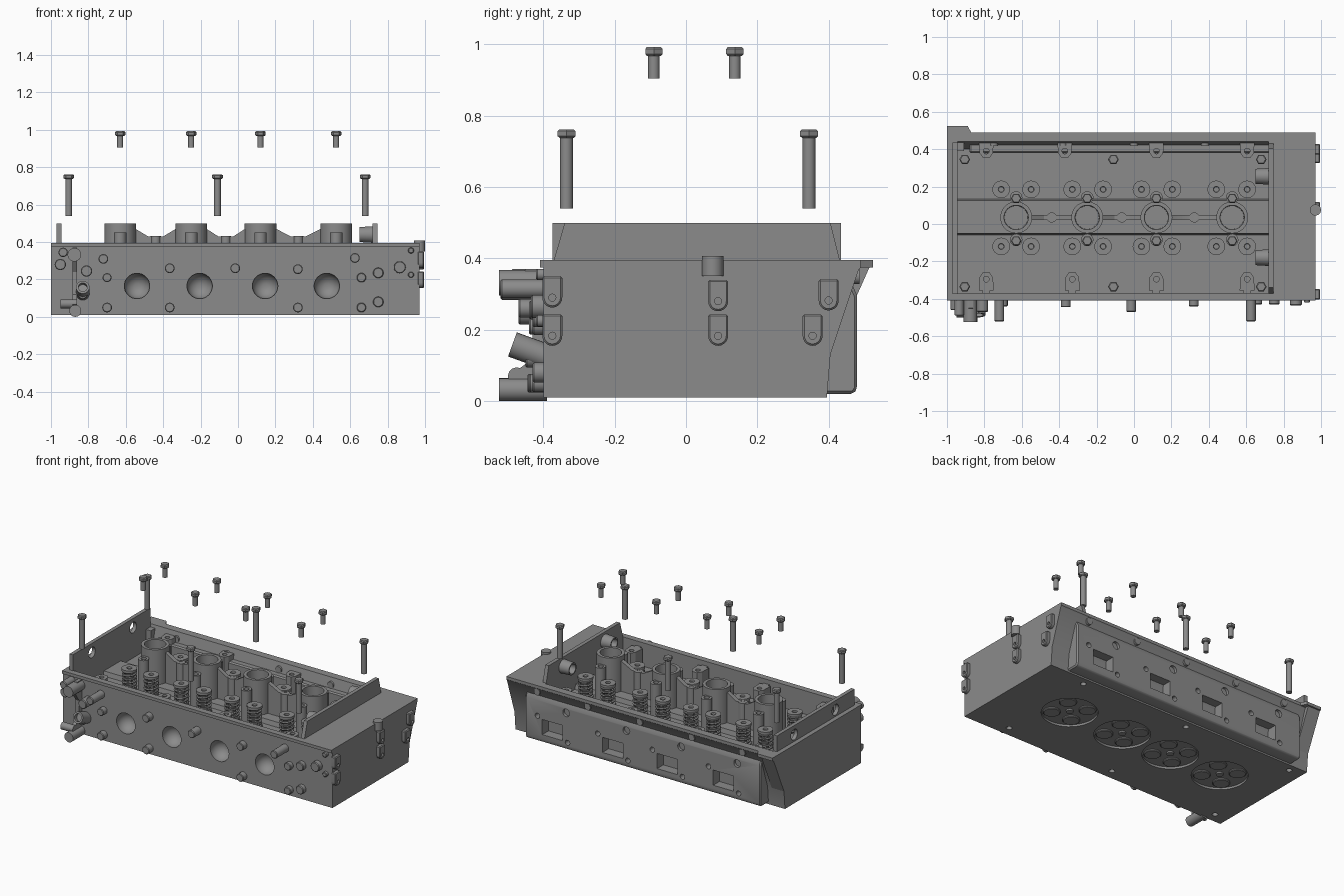
import bpy, bmesh, math
from mathutils import Matrix

if "Cube" in bpy.data.objects:
    bpy.data.objects.remove(bpy.data.objects["Cube"])

AXES = {'X': Matrix(((0, 0, 1), (1, 0, 0), (0, 1, 0))),
        'Y': Matrix(((1, 0, 0), (0, 0, 1), (0, 1, 0))),
        'Z': Matrix.Identity(3)}


def make(name, verts, faces):
    me = bpy.data.meshes.new(name)
    me.from_pydata(verts, [], faces)
    bm = bmesh.new()
    bm.from_mesh(me)
    bmesh.ops.remove_doubles(bm, verts=bm.verts, dist=1e-5)
    bmesh.ops.recalc_face_normals(bm, faces=bm.faces)
    bm.to_mesh(me)
    bm.free()
    ob = bpy.data.objects.new(name, me)
    bpy.context.collection.objects.link(ob)
    return ob


def prism(name, pts, axis, lo, hi):
    """Extrude a polygon along an axis; points are the other two coordinates."""
    m, n = AXES[axis], len(pts)
    verts = [m @ Matrix.Translation((a, b, c)).translation for c in (lo, hi) for a, b in pts]
    faces = [list(range(n)), list(range(n, 2 * n))]
    faces += [(i, (i + 1) % n, n + (i + 1) % n, n + i) for i in range(n)]
    return make(name, verts, faces)


def box(name, x0, x1, y0, y1, z0, z1):
    return prism(name, [(x0, y0), (x1, y0), (x1, y1), (x0, y1)], 'Z', z0, z1)


def lathe(name, pts, loc=(0, 0, 0), axis='Z', seg=24):
    """Revolve (radius, height) points; ends are closed to the axis."""
    pts = [(0, pts[0][1])] + pts + [(0, pts[-1][1])]
    m, verts, faces = AXES[axis], [], []
    for r, h in pts:
        for i in range(seg):
            a = 2 * math.pi * i / seg
            p = Matrix.Translation((r * math.cos(a), r * math.sin(a), h)).translation
            verts.append(m @ p)
    for k in range(len(pts) - 1):
        for i in range(seg):
            j = (i + 1) % seg
            faces.append((k * seg + i, k * seg + j, (k + 1) * seg + j, (k + 1) * seg + i))
    ob = make(name, verts, faces)
    ob.location = loc
    return ob


def rod(name, r, lo, hi, loc=(0, 0, 0), axis='Z', seg=24):
    return lathe(name, [(r, lo), (r, hi)], loc, axis, seg)


def copies(ob, places):
    ob.location = places[0]
    for p in places[1:]:
        c = ob.copy()
        c.location = p
        bpy.context.collection.objects.link(c)


def bevel(ob, width):
    mod = ob.modifiers.new("bevel", 'BEVEL')
    mod.width, mod.segments, mod.limit_method = width, 1, 'ANGLE'


def cut(ob, cutters):
    for c in cutters:
        mod = ob.modifiers.new("cut", 'BOOLEAN')
        mod.operation, mod.object, mod.solver = 'DIFFERENCE', c, 'EXACT'
    bpy.context.view_layer.update()
    dg = bpy.context.evaluated_depsgraph_get()
    me = bpy.data.meshes.new_from_object(ob.evaluated_get(dg))
    ob.modifiers.clear()
    ob.data = me
    for c in cutters:
        bpy.data.objects.remove(c)


CYL = (-0.63, -0.25, 0.12, 0.525)
VALVE_X = (-0.71, -0.55, -0.33, -0.165, 0.04, 0.205, 0.44, 0.605)
FLOOR = 0.24
MID = 0.035

# main casting: slanted back, top flange, open cavity
body = prism("head_body", [(-0.40, 0.01), (0.395, 0.01), (0.405, 0.13), (0.485, 0.37), (0.49, 0.375),
                           (0.49, 0.395), (-0.41, 0.395), (-0.41, 0.375), (-0.40, 0.375)], 'X', -1, 0.97)
cuts = [prism("c", [(-0.37, FLOOR), (-0.37, 0.5), (0.46, 0.5), (0.44, 0.395), (0.40, FLOOR)], 'X', -0.945, 0.72)]
dome = [(0.068 * math.cos(t), -0.39 + 0.068 * math.sin(t)) for t in (math.pi / 2 * i / 8 for i in range(8))]
for x in (-0.54, -0.205, 0.145, 0.475):      # round intake ports
    cuts.append(lathe("c", [(0.068, -0.5)] + dome, (x, 0, 0.165), 'Y', 32))
for x in CYL:                                # combustion chambers
    cuts.append(rod("c", 0.168, -0.1, 0.024, (x, MID, 0), 'Z', 40))
for x in (-0.905, -0.11, 0.68):              # bolt holes underneath
    for y in (-0.335, 0.345):
        cuts.append(rod("c", 0.018, -0.1, 0.06, (x, y, 0), 'Z', 16))
cut(body, cuts)

# valve discs and plug tip inside the chambers
disc = lathe("valve_face", [(0.052, 0.03), (0.052, 0.018), (0.047, 0.014)])
copies(disc, [(x + dx, MID + dy, 0) for x in CYL for dx in (-0.075, 0.075) for dy in (-0.075, 0.075)])
copies(rod("plug_tip", 0.022, 0.014, 0.03), [(x, MID, 0) for x in CYL])

# back corner ear and its wedge
prism("corner_ear", [(-1, 0.48), (-1, 0.525), (-0.89, 0.525), (-0.865, 0.48)], 'Z', 0.375, 0.395)
prism("corner_wedge", [(0.39, 0.12), (0.405, 0.13), (0.515, 0.376), (0.39, 0.376)], 'X', -1, -0.91)

# exhaust side panel with rectangular ports and stud holes
panel = prism("exhaust_panel", [(0.38, 0.02), (0.47, 0.02), (0.48, 0.035), (0.48, 0.295),
                                (0.465, 0.33), (0.38, 0.33)], 'X', -0.88, 0.84)
bevel(panel, 0.008)
cuts = []
for x in (0.64, 0.20, -0.20, -0.61):
    cuts.append(box("c", x - 0.075, x + 0.075, 0.415, 0.6, 0.075, 0.175))
    cuts.append(rod("c", 0.025, 0.462, 0.6, (x - 0.1, 0, 0.265), 'Y', 20))
    for dx, z in ((0.11, 0.19), (-0.11, 0.07)):
        cuts.append(rod("c", 0.017, 0.44, 0.6, (x + dx, 0, z), 'Y', 16))
cut(panel, cuts)
copies(rod("back_boss", 0.022, 0.42, 0.487, axis='Y'), [(x, 0, 0.35) for x in (0.75, 0.38, 0, -0.38, -0.75)])

# end plates standing above the cavity
left = box("left_plate", -0.97, -0.945, -0.375, 0.435, 0.38, 0.5)
cut(left, [rod("c", 0.035, -1.2, -0.8, (0, y, 0.44), 'X') for y in (-0.175, 0.255)])
prism("right_plate", [(-0.375, 0.38), (0.435, 0.38), (0.405, 0.5), (-0.34, 0.5)], 'X', 0.72, 0.745)
copies(lathe("plate_boss", [(0.025, 0.69), (0.032, 0.65), (0.04, 0.65), (0.045, 0.73)], axis='X'),
       [(0, y, 0.44) for y in (-0.18, 0.255)])

# raised centre strip
prism("centre_strip", [(-0.06, FLOOR - 0.01), (-0.05, 0.27), (0.125, 0.27), (0.135, FLOOR - 0.01)],
      'X', -0.95, 0.725)

# spark plug tubes with side bosses, ribs and small rib bosses
tube = lathe("plug_tube", [(0.085, FLOOR), (0.085, 0.5), (0.065, 0.5), (0.062, 0.3)], seg=40)
copies(tube, [(x, MID, 0) for x in CYL])
boss = lathe("tube_boss", [(0.033, FLOOR), (0.033, 0.45), (0.017, 0.45), (0.017, 0.38)])
copies(boss, [(x, y, 0) for x in CYL for y in (-0.085, 0.142)])
for a, b in zip(CYL, CYL[1:]):
    m = (a + b) / 2
    prism("tube_rib", [(a + 0.075, FLOOR), (b - 0.075, FLOOR), (b - 0.075, 0.475), (m + 0.04, 0.43),
                       (m - 0.04, 0.43), (a + 0.075, 0.475)], 'Y', MID - 0.014, MID + 0.014)
    lathe("rib_boss", [(0.027, FLOOR), (0.027, 0.432), (0.012, 0.432), (0.012, 0.4)], (m, MID, 0))

# valve springs: coil, seat, stem and retainer
cu = bpy.data.curves.new("valve_spring", 'CURVE')
cu.dimensions, cu.bevel_depth, cu.bevel_resolution = '3D', 0.0075, 1
sp = cu.splines.new('POLY')
sp.points.add(80)
for i, p in enumerate(sp.points):
    t = 2 * math.pi * i / 16
    p.co = (0.039 * math.cos(t), 0.039 * math.sin(t), FLOOR + 0.015 + 0.115 * i / 80, 1)
tmp = bpy.data.objects.new("tmp", cu)
bpy.context.collection.objects.link(tmp)
bpy.context.view_layer.update()
coil = bpy.data.objects.new("valve_spring", bpy.data.meshes.new_from_object(
    tmp.evaluated_get(bpy.context.evaluated_depsgraph_get())))
bpy.context.collection.objects.link(coil)
bpy.data.objects.remove(tmp)
spots = [(x, y, 0) for x in VALVE_X for y in (-0.12, 0.185)]
copies(coil, spots)
copies(rod("spring_seat", 0.047, FLOOR - 0.005, FLOOR + 0.01), spots)
copies(lathe("spring_retainer", [(0.022, FLOOR), (0.024, 0.36), (0.047, 0.364), (0.047, 0.38),
                                 (0.016, 0.38), (0.014, 0.37)]), spots)

# bored tabs along the cavity walls
for y, s, xs in ((0.39, 1, (-0.79, -0.37, 0.12, 0.605)), (-0.295, -1, (-0.79, -0.33, 0.12, 0.605))):
    tab = prism("wall_tab", [(-0.04, 0.06 * s), (-0.036, -0.01 * s), (-0.018, -0.036 * s),
                             (0.018, -0.036 * s), (0.036, -0.01 * s), (0.04, 0.06 * s)], 'Z', FLOOR - 0.01, 0.365)
    cut(tab, [rod("c", 0.015, 0.3, 0.5, (0, 0, 0), 'Z', 16)])
    copies(tab, [(x, y, 0) for x in xs])
    for x in xs if s < 0 else ():
        box("tab_web", x - 0.02, x + 0.02, -0.38, -0.34, FLOOR, 0.365)

# lifted-out bolts: hexagon heads on round shanks
places = [(x, y, 0) for x in CYL for y in (-0.09, 0.137)]
copies(rod("cap_bolt_shank", 0.016, 0.905, 0.975), places)
copies(lathe("cap_bolt_head", [(0.023, 0.968), (0.028, 0.973), (0.028, 0.987), (0.023, 0.993)], seg=6), places)
places = [(x, y, 0) for x in (-0.905, -0.11, 0.68) for y in (-0.335, 0.345)]
copies(rod("head_bolt_shank", 0.018, 0.54, 0.745), places)
copies(lathe("head_bolt_head", [(0.023, 0.738), (0.029, 0.743), (0.029, 0.757), (0.023, 0.762)], seg=6), places)

# studs on the front wall: x, z, radius, outer y
for x, z, r, y in ((-0.72, 0.31, 0.026, -0.52), (-0.70, 0.21, 0.024, -0.44), (-0.365, 0.26, 0.026, -0.445),
                   (-0.015, 0.26, 0.026, -0.47), (0.32, 0.255, 0.026, -0.44), (0.625, 0.315, 0.026, -0.52),
                   (0.66, 0.21, 0.025, -0.43), (0.66, 0.05, 0.025, -0.43), (0.32, 0.05, 0.026, -0.44),
                   (-0.365, 0.05, 0.026, -0.445), (-0.70, 0.05, 0.026, -0.44), (0.75, 0.235, 0.028, -0.43),
                   (0.75, 0.08, 0.028, -0.43), (0.865, 0.265, 0.032, -0.435), (0.925, 0.355, 0.016, -0.42),
                   (0.925, 0.225, 0.016, -0.42), (-0.95, 0.28, 0.03, -0.46), (-0.935, 0.345, 0.025, -0.49),
                   (-0.81, 0.245, 0.03, -0.47), (-0.83, 0.12, 0.026, -0.45)):
    lathe("front_stud", [(r, -0.39), (r, y + 0.004), (r - 0.004, y)], (x, 0, z), 'Y')

# water fitting cluster at the front left corner
rod("upper_fitting", 0.036, -0.525, -0.39, (-0.875, 0, 0.332), 'Y')
rod("lower_fitting", 0.032, -0.525, -0.39, (-0.87, 0, 0.032), 'Y')
prism("fitting_web", [(-0.39, 0.02), (-0.5, 0.065), (-0.43, 0.12), (-0.43, 0.24), (-0.47, 0.3),
                      (-0.45, 0.37), (-0.39, 0.37)], 'X', -0.885, -0.86)
rod("side_pipe", 0.024, -0.95, -0.86, (0, -0.475, 0.07), 'X')
pipe = lathe("angled_pipe", [(0.036, -0.05), (0.036, 0.055), (0.024, 0.055), (0.024, 0.03)],
             (-0.83, -0.435, 0.14), 'Z')
pipe.rotation_euler = (math.radians(70), 0, 0)

# lugs on the right end: flat top, rounded foot, small bore
arc = [(0.028 * math.cos(a), 0.028 * math.sin(a)) for a in (math.pi + math.pi * i / 10 for i in range(11))]
lug = prism("end_lug", arc + [(0.028, 0.06), (-0.028, 0.06)], 'X', 0.96, 0.995)
bevel(lug, 0.005)
cut(lug, [rod("c", 0.01, 0.98, 1.1, (0, 0, 0), 'X', 16)])
copies(lug, [(0, -0.375, 0.29), (0, 0.09, 0.28), (0, 0.4, 0.282),
             (0, -0.375, 0.183), (0, 0.09, 0.183), (0, 0.355, 0.183)])
rod("end_dowel", 0.03, 0.35, 0.407, (0.97, 0.075, 0))

# dark cast metal everywhere; smooth round surfaces, keep hard edges
mat = bpy.data.materials.new("dark_cast_metal")
mat.diffuse_color = (0.26, 0.26, 0.26, 1)
mat.use_nodes = True
mat.node_tree.nodes["Principled BSDF"].inputs["Base Color"].default_value = mat.diffuse_color
for ob in bpy.context.scene.objects:
    ob.data.materials.clear()
    ob.data.materials.append(mat)
    ob.select_set(True)
bpy.context.view_layer.objects.active = body
bpy.ops.object.shade_smooth_by_angle(angle=math.radians(30))
